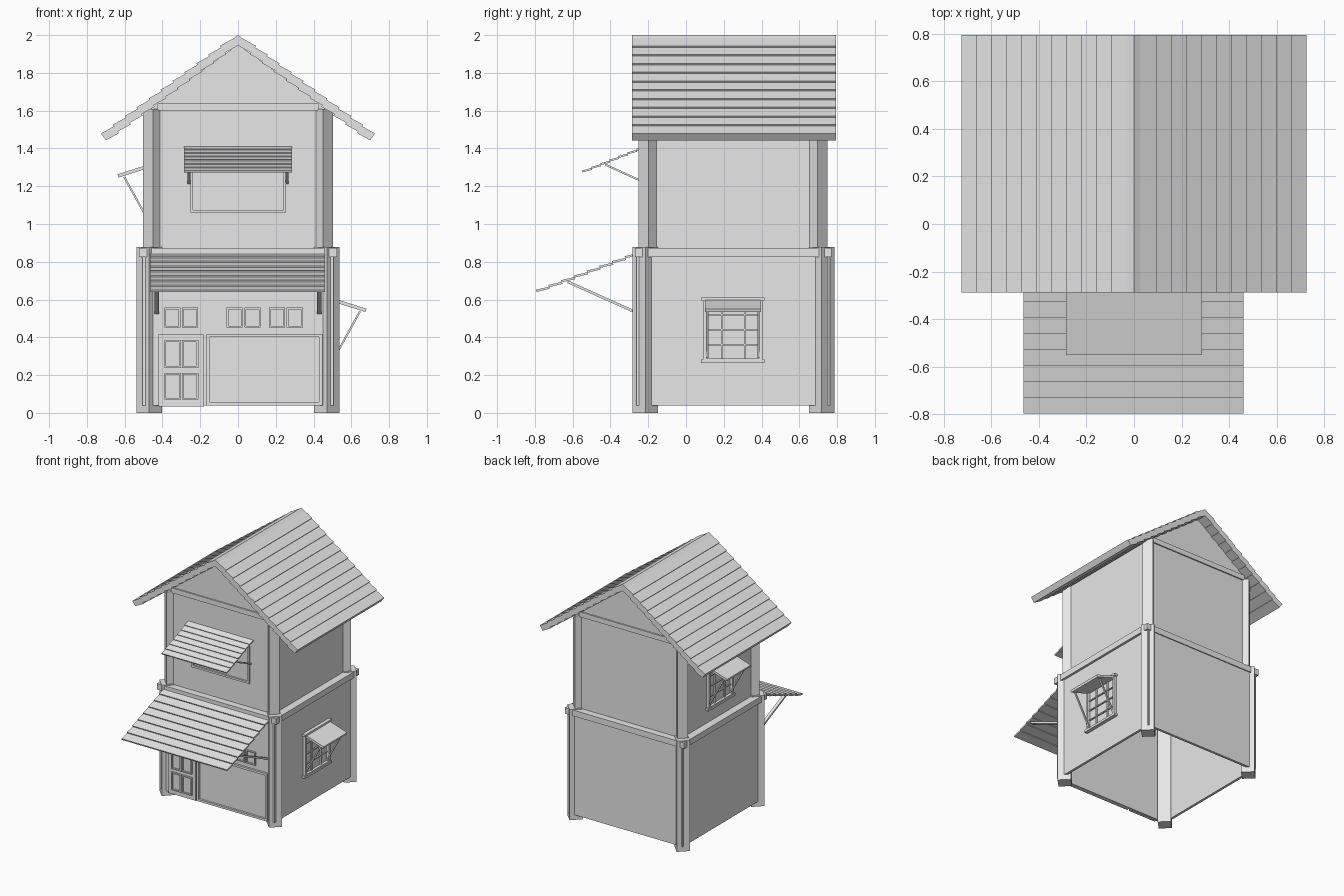
import bpy, bmesh
from mathutils import Vector

if "Cube" in bpy.data.objects:
    bpy.data.objects.remove(bpy.data.objects["Cube"])

grey = bpy.data.materials.new("plain_grey")
grey.use_nodes = True
grey.diffuse_color = (0.8, 0.8, 0.8, 1)
grey.node_tree.nodes["Principled BSDF"].inputs["Base Color"].default_value = (0.8, 0.8, 0.8, 1)


def finish(name, bm):
    bmesh.ops.recalc_face_normals(bm, faces=bm.faces)
    mesh = bpy.data.meshes.new(name)
    bm.to_mesh(mesh)
    bm.free()
    mesh.materials.append(grey)
    obj = bpy.data.objects.new(name, mesh)
    bpy.context.collection.objects.link(obj)
    return obj


def add_prism(bm, pts, axis, a, b):
    """Extrude a 2D outline along an axis from a to b."""
    def place(p, t):
        return {"x": (t, p[0], p[1]), "y": (p[0], t, p[1]), "z": (p[0], p[1], t)}[axis]
    low = [bm.verts.new(place(p, a)) for p in pts]
    high = [bm.verts.new(place(p, b)) for p in pts]
    bm.faces.new(low)
    bm.faces.new(high)
    for i in range(len(pts)):
        j = (i + 1) % len(pts)
        bm.faces.new((low[i], low[j], high[j], high[i]))


def prism(name, pts, axis, a, b):
    bm = bmesh.new()
    add_prism(bm, pts, axis, a, b)
    return finish(name, bm)


def add_box(bm, x0, x1, y0, y1, z0, z1):
    add_prism(bm, [(x0, y0), (x1, y0), (x1, y1), (x0, y1)], "z", z0, z1)


def box(name, *size):
    bm = bmesh.new()
    add_box(bm, *size)
    return finish(name, bm)


def planks(name, start, end, count, thick, tooth, axis, a, b):
    """Row of overlapping tilted boards running down a slope."""
    start, end = Vector(start), Vector(end)
    run = end - start
    n = Vector((-run.y, run.x)).normalized()
    if n.y < 0:
        n = -n
    bm = bmesh.new()
    for i in range(count):
        p, q = start + run * (i / count), start + run * ((i + 1) / count)
        q_low = q + n * tooth
        add_prism(bm, [p, q_low, q_low + n * thick, p + n * thick], axis, a, b)
    return finish(name, bm)


def frame(name, axis, u0, u1, z0, z1, d0, d1, w):
    """Rectangular border facing along an axis, between depths d0 and d1."""
    bm = bmesh.new()
    for a, b, c, d in ((u0, u1, z0, z0 + w), (u0, u1, z1 - w, z1),
                       (u0, u0 + w, z0 + w, z1 - w), (u1 - w, u1, z0 + w, z1 - w)):
        if axis == "y":
            add_box(bm, a, b, d0, d1, c, d)
        else:
            add_box(bm, d0, d1, a, b, c, d)
    return finish(name, bm)


def storey(name, x, front, back, z0, z1):
    """Four thin walls around an open inside."""
    t = 0.02
    bm = bmesh.new()
    add_box(bm, -x, x, front, front + t, z0, z1)
    add_box(bm, -x, x, back - t, back, z0, z1)
    for s in (-1, 1):
        add_box(bm, s * x, s * (x - t), front + t, back - t, z0, z1)
    return finish(name, bm)


def posts(name, x, front, back, r, z0, z1):
    """Square corner posts turned by 45 degrees."""
    for px, side in ((-x, "right"), (x, "left")):
        for py, end in ((front, "front"), (back, "back")):
            prism(f"{name}_{end}_{side}",
                  [(px - r, py), (px, py - r), (px + r, py), (px, py + r)], "z", z0, z1)


# Walls, posts and floor beams
storey("lower_walls", 0.505, -0.262, 0.762, 0.04, 0.83)
storey("upper_walls", 0.462, -0.215, 0.715, 0.87, 1.61)
posts("lower_post", 0.47, -0.215, 0.718, 0.068, 0, 0.877)
posts("upper_post", 0.45, -0.198, 0.695, 0.054, 0.87, 1.61)
box("middle_beam", -0.523, 0.523, -0.27, 0.77, 0.825, 0.872)

# Gables and their beams
for end, y0, y1 in (("front", -0.215, -0.195), ("back", 0.695, 0.715)):
    prism(f"gable_{end}", [(-0.46, 1.6), (0.46, 1.6), (0.46, 1.62), (0, 1.95), (-0.46, 1.62)],
          "y", y0, y1)
    box(f"gable_beam_{end}", -0.43, 0.43, y0 - 0.01, y1 + 0.01, 1.6, 1.64)

# Roof boards
for s, side in ((-1, "right"), (1, "left")):
    planks(f"roof_{side}", (0, 1.945), (s * 0.693, 1.435), 11, 0.045, 0.01, "y", -0.287, 0.795)
prism("roof_ridge", [(0, 1.945), (0.027, 1.981), (0, 2), (-0.027, 1.981)], "y", -0.287, 0.795)

# Front awnings with braces
planks("shop_awning", (-0.25, 0.835), (-0.788, 0.632), 8, 0.012, 0.009, "x", -0.465, 0.46)
planks("upper_awning", (-0.21, 1.402), (-0.545, 1.268), 7, 0.01, 0.006, "x", -0.285, 0.285)
for s, side in ((-1, "right"), (1, "left")):
    x = s * 0.43
    planks(f"shop_brace_{side}", (-0.255, 0.52), (-0.63, 0.688), 1, 0.014, 0, "x", x - 0.012, x + 0.012)
    x = s * 0.26
    planks(f"upper_brace_{side}", (-0.21, 1.21), (-0.43, 1.31), 1, 0.01, 0, "x", x - 0.008, x + 0.008)

# Upper front window
frame("upper_window_frame", "y", -0.252, 0.255, 1.06, 1.38, -0.228, -0.21, 0.015)

# Door with four panels
box("door", -0.42, -0.18, -0.272, -0.25, 0.035, 0.415)
for u0, u1 in ((-0.39, -0.303), (-0.297, -0.21)):
    for z0, z1 in ((0.07, 0.212), (0.238, 0.385)):
        frame("door_panel", "y", u0, u1, z0, z1, -0.284, -0.268, 0.009)

# Shop window
frame("shop_window_frame", "y", -0.168, 0.447, 0.04, 0.418, -0.278, -0.255, 0.017)

# Row of small panes above the shop front
for x in (-0.39, -0.297, -0.06, 0.034, 0.165, 0.258):
    frame("small_pane", "y", x, x + 0.085, 0.452, 0.557, -0.274, -0.255, 0.009)

# Side windows with bars, awning and braces
for s, side, wall, dz in ((1, "left", 0.505, 0), (-1, "right", 0.462, 0.712)):
    w = s * wall
    out = s * (wall + 0.022)
    frame(f"side_window_frame_{side}", "x", 0.09, 0.405, 0.268, 0.608, w, out, 0.019)
    bpy.context.collection.objects[-1].location.z = dz
    box(f"side_window_sill_{side}", w, out + s * 0.006, 0.08, 0.415, 0.265 + dz, 0.283 + dz)
    box(f"side_window_lintel_{side}", w, out + s * 0.006, 0.08, 0.415, 0.595 + dz, 0.612 + dz)
    bm = bmesh.new()
    for y in (0.188, 0.312):
        add_box(bm, w, w + s * 0.012, y - 0.004, y + 0.004, 0.28 + dz, 0.6 + dz)
    for z in (0.36, 0.44, 0.52):
        add_box(bm, w, w + s * 0.01, 0.1, 0.395, z + dz - 0.004, z + dz + 0.004)
    finish(f"side_window_bars_{side}", bm)
    planks(f"side_awning_{side}", (w, 0.588 + dz), (w + s * 0.17, 0.534 + dz), 1, 0.018, 0,
           "y", 0.1, 0.396)
    for y in (0.112, 0.384):
        planks(f"side_brace_{side}", (w + s * 0.01, 0.29 + dz), (w + s * 0.145, 0.535 + dz), 1, 0.01, 0,
               "y", y - 0.006, y + 0.006)
